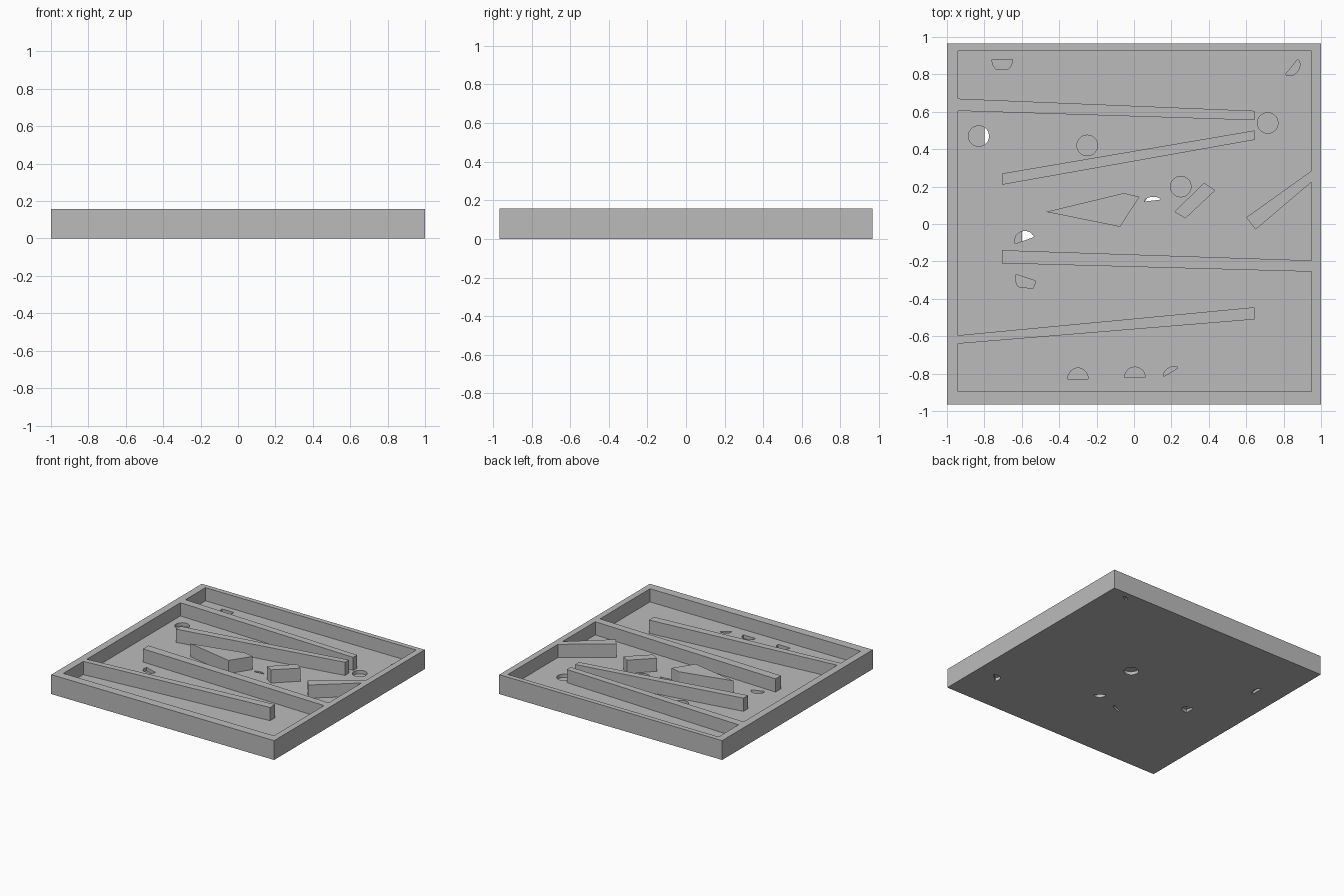
import bpy, bmesh, math
from mathutils import Vector

cube = bpy.data.objects.get("Cube")
if cube:
    bpy.data.objects.remove(cube, do_unlink=True)

HEIGHT, FLOOR, MID = 0.157, 0.05, 0.022
R = 0.055  # ball hole radius

grey = bpy.data.materials.new("plain grey")
grey.use_nodes = True
grey.diffuse_color = (0.5, 0.5, 0.5, 1)
grey.node_tree.nodes["Principled BSDF"].inputs["Base Color"].default_value = (0.5, 0.5, 0.5, 1)


def prism_into(bm, outline, z0, z1):
    """Upright prism over a flat outline."""
    face = bm.faces.new([bm.verts.new((x, y, z0)) for x, y in outline])
    top = bmesh.ops.extrude_face_region(bm, geom=[face])
    verts = [v for v in top["geom"] if isinstance(v, bmesh.types.BMVert)]
    bmesh.ops.translate(bm, verts=verts, vec=(0, 0, z1 - z0))


def make(name, prisms):
    bm = bmesh.new()
    for outline, z0, z1 in prisms:
        prism_into(bm, outline, z0, z1)
    bmesh.ops.recalc_face_normals(bm, faces=bm.faces)
    mesh = bpy.data.meshes.new(name)
    bm.to_mesh(mesh)
    bm.free()
    mesh.materials.append(grey)
    obj = bpy.data.objects.new(name, mesh)
    bpy.context.collection.objects.link(obj)
    return obj


def box(x0, x1, y0, y1):
    return [(x0, y0), (x1, y0), (x1, y1), (x0, y1)]


def disc(x, y, n=32):
    return [(x + R * math.cos(2 * math.pi * i / n), y + R * math.sin(2 * math.pi * i / n))
            for i in range(n)]


def segment(p, q, bulge, n=14):
    """Straight chord from p to q with an arc bulging to its left."""
    p, q = Vector(p), Vector(q)
    d = q - p
    side = Vector((-d.y, d.x)).normalized() * bulge
    return [tuple(p + d * (1 - math.cos(math.pi * i / n)) / 2 + side * math.sin(math.pi * i / n))
            for i in range(n + 1)]


# Full and partial holes sunk into the playing floor
upper = [disc(-0.83, 0.47), disc(-0.25, 0.42), disc(0.715, 0.54), disc(0.25, 0.2),
         [(-0.76, 0.88), (-0.65, 0.88), (-0.655, 0.85), (-0.67, 0.83), (-0.74, 0.83), (-0.755, 0.85)],
         [(-0.63, -0.27), (-0.525, -0.305), (-0.54, -0.345), (-0.62, -0.335), (-0.635, -0.3)],
         segment((0.875, 0.88), (0.81, 0.8), 0.04),
         segment((-0.355, -0.83), (-0.245, -0.83), 0.06),
         segment((-0.05, -0.82), (0.06, -0.82), R),
         segment((0.16, -0.815), (0.235, -0.77), 0.025),
         segment((-0.635, -0.105), (-0.535, -0.07), 0.05),
         segment((0.055, 0.12), (0.14, 0.13), 0.02)]

# Holes sunk into the underside
lower = [disc(0.11, 0.1),
         segment((-0.6, -0.03), (-0.6, -0.11), 0.07),
         segment((-0.8, 0.525), (-0.8, 0.42), 0.03),
         segment((0.79, -0.66), (0.86, -0.6), 0.045),
         segment((0.1, -0.35), (0.03, -0.29), 0.04),
         segment((-0.12, -0.37), (-0.21, -0.41), 0.02),
         segment((0.81, 0.87), (0.87, 0.91), 0.02)]

# Tray: a solid slab with the well and the holes cut out
tray = make("tray", [(box(-1, 1, -0.965, 0.965), 0, HEIGHT)])
cutters = [make("well_cutter", [(box(-0.94, 0.95, -0.895, 0.925), FLOOR, 0.3)]),
           make("floor_hole_cutter", [(o, MID, 0.1) for o in upper]),
           make("underside_hole_cutter", [(o, -0.1, MID + 0.004) for o in lower])]
for cutter in cutters:
    cutter.hide_render = True
    mod = tray.modifiers.new(cutter.name, "BOOLEAN")
    mod.operation, mod.solver, mod.object = "DIFFERENCE", "EXACT", cutter
graph = bpy.context.evaluated_depsgraph_get()
cut_mesh = bpy.data.meshes.new_from_object(tray.evaluated_get(graph))
tray.modifiers.clear()
tray.data = cut_mesh
for cutter in cutters:
    bpy.data.objects.remove(cutter, do_unlink=True)

# Sloping rails and blocks standing on the floor, level with the rim
rails = {
    "back_rail": [(-0.94, 0.67), (0.645, 0.605), (0.645, 0.555), (-0.94, 0.605)],
    "slanted_rail": [(-0.705, 0.27), (0.645, 0.5), (0.645, 0.45), (-0.705, 0.21)],
    "middle_rail": [(-0.705, -0.14), (0.95, -0.195), (0.95, -0.255), (-0.705, -0.21)],
    "front_rail": [(-0.94, -0.595), (0.645, -0.445), (0.645, -0.51), (-0.94, -0.64)],
    "side_block": [(0.6, 0.035), (0.95, 0.285), (0.95, 0.225), (0.65, -0.03)],
    "kite_block": [(-0.47, 0.065), (-0.055, 0.165), (0.03, 0.145), (-0.075, -0.015)],
    "small_block": [(0.215, 0.065), (0.375, 0.22), (0.435, 0.18), (0.275, 0.03)],
}
for name, outline in rails.items():
    make(name, [(outline, FLOOR, HEIGHT)])
